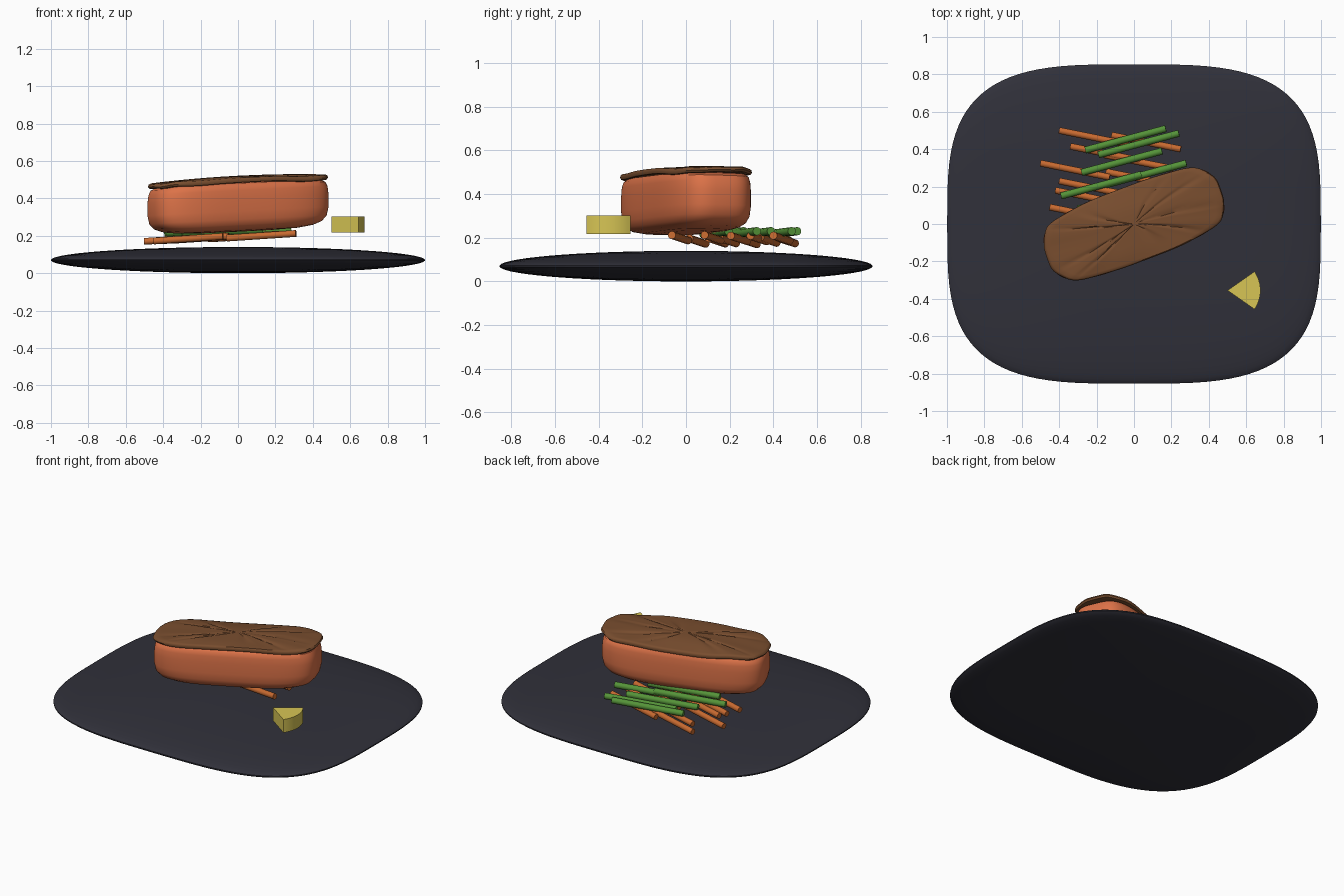
import bpy, bmesh, math
from math import sin, cos, pi, radians
from mathutils import Vector, Matrix

if "Cube" in bpy.data.objects:
    bpy.data.objects.remove(bpy.data.objects["Cube"], do_unlink=True)


def material(name, rgb):
    m = bpy.data.materials.new(name)
    m.use_nodes = True
    m.diffuse_color = (*rgb, 1)
    bsdf = m.node_tree.nodes["Principled BSDF"]
    bsdf.inputs["Base Color"].default_value = (*rgb, 1)
    bsdf.inputs["Roughness"].default_value = 0.6
    return m


SLATE = material("slate", (0.03, 0.03, 0.042))
SALMON = material("salmon flesh", (0.72, 0.17, 0.065))
SKIN = material("seared skin", (0.19, 0.075, 0.028))
CARROT = material("carrot", (0.58, 0.145, 0.03))
BEAN = material("green bean", (0.09, 0.29, 0.04))
LEMON = material("lemon", (0.68, 0.56, 0.09))


def finish(bm, name, mat, angle=40):
    bmesh.ops.recalc_face_normals(bm, faces=bm.faces)
    mesh = bpy.data.meshes.new(name)
    bm.to_mesh(mesh)
    bm.free()
    mesh.materials.append(mat)
    ob = bpy.data.objects.new(name, mesh)
    bpy.context.collection.objects.link(ob)
    bpy.ops.object.select_all(action='DESELECT')
    ob.select_set(True)
    bpy.context.view_layer.objects.active = ob
    bpy.ops.object.shade_smooth_by_angle(angle=radians(angle))
    return ob


def rounded_loft(name, mat, a, b, power, profile, shape, seg=96):
    """Stack rounded-rectangle rings; profile holds (scale, z), closed by end points."""
    bm = bmesh.new()
    rings = []
    for s, z in profile:
        ring = []
        for i in range(seg):
            t = 2 * pi * i / seg
            c, d = cos(t), sin(t)
            u = a * s * math.copysign(abs(c) ** (2 / power), c)
            v = b * s * math.copysign(abs(d) ** (2 / power), d)
            ring.append(bm.verts.new(shape(u, v, z, s, t)))
        rings.append(ring)
    for low, high in zip(rings, rings[1:]):
        for i in range(seg):
            j = (i + 1) % seg
            bm.faces.new((low[i], low[j], high[j], high[i]))
    bm.faces.new(rings[0][::-1])
    bm.faces.new(rings[-1])
    return finish(bm, name, mat)


# Lens-shaped slate plate
arc = [-pi / 2 + pi * (k + 0.5) / 32 for k in range(32)]
plate_profile = [(cos(t), 0.07 + 0.07 * sin(t)) for t in arc]
rounded_loft("plate", SLATE, 1.0, 0.855, 3.4, plate_profile,
             lambda u, v, z, s, t: Vector((u, v, z)))

# Fillet, turned on the plate and tipped up at one end
TURN = Matrix.Rotation(radians(21), 3, 'Z')


def tip(u, v, z):
    return TURN @ Vector((u, v, z + 0.045 * u - 0.03 * v))


def fillet_shape(u, v, z, s, t):
    return tip(u, v, z)


fillet_profile = [(0.05, 0.222), (0.4, 0.223), (0.65, 0.227), (0.82, 0.238),
                  (0.92, 0.256), (0.975, 0.285), (0.995, 0.33), (0.995, 0.4),
                  (0.985, 0.44), (0.96, 0.465), (0.9, 0.478), (0.6, 0.487), (0.05, 0.492)]
rounded_loft("salmon_fillet", SALMON, 0.495, 0.2, 3.5, fillet_profile, fillet_shape)


# Wrinkled skin draped over the fillet
def skin_shape(u, v, z, s, t):
    dome = 0.02 * (1 - s * s)
    wave = s * s * (0.004 * sin(3 * t + 1) + 0.003 * sin(7 * t))
    fold = max(0, cos(9 * t + 0.8 * sin(5 * t) + 2 * s)) ** 6
    crease = -0.009 * fold * s * max(0, 1 - s) * 3 if z > 0 else 0
    ripple = 0.002 * sin(30 * v + 7 * u) * s
    edge = 1 + 0.012 * sin(8 * t + 1) * s
    return tip(u * edge, v * edge, 0.487 + z + dome + wave + crease + ripple)


under = [(0.05 + 0.9 * k / 8, -0.014) for k in range(9)]
rim = [(0.985, -0.01), (1.0, 0.0), (0.99, 0.01)]
over = [(0.97 - 0.95 * k / 16, 0.014) for k in range(17)]
rounded_loft("salmon_skin", SKIN, 0.495, 0.2, 3.5, under + rim + over, skin_shape)


# Vegetable sticks, each a rod between two points
def stick(name, mat, start, end, radius):
    start, end = Vector(start), Vector(end)
    axis = end - start
    bm = bmesh.new()
    place = Matrix.Translation((start + end) / 2) @ axis.to_track_quat('Z', 'Y').to_matrix().to_4x4()
    bmesh.ops.create_cone(bm, cap_ends=True, segments=14, radius1=radius, radius2=radius,
                          depth=axis.length, matrix=place)
    finish(bm, name, mat)


carrots = [(-.40, .50), (-.12, .475), (-.34, .415), (-.16, .37), (-.5, .325), (-.40, .23),
           (-.42, .18), (-.45, .09), (-.15, .28), (-.06, .16), (-.06, .01)]
for i, (x, y) in enumerate(carrots):
    dx, dy = 0.37, -0.075
    stick(f"carrot_stick_{i + 1}", CARROT, (x, y, 0.19 + 0.04 * x),
          (x + dx, y + dy, 0.2 + 0.04 * (x + dx)), 0.018)

beans = [(-.26, .395), (-.19, .37), (-.28, .275), (-.39, .15), (-.15, .21), (-.3, .08)]
for i, (x, y) in enumerate(beans):
    stick(f"green_bean_{i + 1}", BEAN, (x, y, 0.215), (x + 0.43, y + 0.115, 0.23), 0.019)

# Lemon wedge: a slice of a cylinder, tip pointing inward
bm = bmesh.new()
outline = [(0.5, -0.355)]
for k in range(13):
    t = radians(-35 + 70 * k / 12)
    outline.append((0.5 + 0.176 * cos(t), -0.355 + 0.176 * sin(t)))
base = bm.faces.new([bm.verts.new((x, y, 0.217)) for x, y in outline])
top = bmesh.ops.extrude_face_region(bm, geom=[base])
bmesh.ops.translate(bm, vec=(0, 0, 0.085),
                    verts=[g for g in top["geom"] if isinstance(g, bmesh.types.BMVert)])
finish(bm, "lemon_wedge", LEMON, 30)
